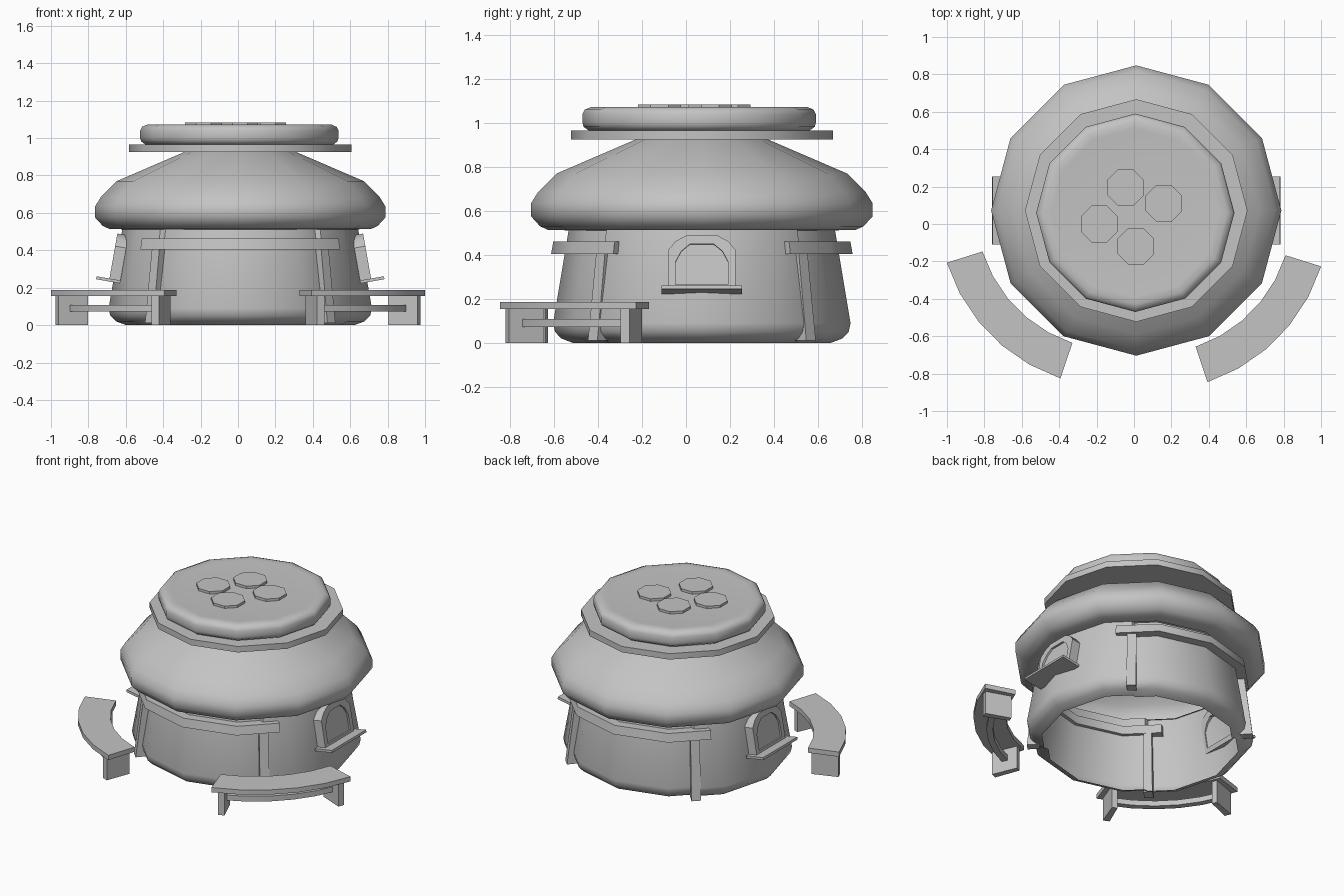
import bpy, bmesh, math
from mathutils import Matrix, Vector

if "Cube" in bpy.data.objects:
    bpy.data.objects.remove(bpy.data.objects["Cube"])

grey = bpy.data.materials.new("plain_grey")
grey.use_nodes = True
grey.diffuse_color = (0.55, 0.55, 0.55, 1)
grey.node_tree.nodes["Principled BSDF"].inputs["Base Color"].default_value = (0.55, 0.55, 0.55, 1)

CX, CY = 0.012, 0.072          # centre of the round building


def finish(name, bm, angle=40):
    bmesh.ops.recalc_face_normals(bm, faces=bm.faces[:])
    me = bpy.data.meshes.new(name)
    bm.to_mesh(me)
    bm.free()
    me.materials.append(grey)
    ob = bpy.data.objects.new(name, me)
    bpy.context.collection.objects.link(ob)
    bpy.ops.object.select_all(action='DESELECT')
    ob.select_set(True)
    bpy.context.view_layer.objects.active = ob
    bpy.ops.object.shade_smooth_by_angle(angle=math.radians(angle))
    return ob


def facet(deg):
    """Radius factor that keeps a point on a 12-sided outline."""
    return math.cos(math.radians(15)) / math.cos(math.radians(deg % 30 - 15))


def bridge(bm, a, b):
    n = len(a)
    for i in range(n):
        j = (i + 1) % n
        bm.faces.new((a[i], a[j], b[j], b[i]))


def lathe(name, profile, angles, scale=lambda a: 1.0, cap_bottom=False, cap_top=False,
          centre=(CX, CY), angle=40):
    bm = bmesh.new()
    rings = []
    for r, z in profile:
        rings.append([bm.verts.new((centre[0] + r * scale(a) * math.cos(math.radians(a)),
                                    centre[1] + r * scale(a) * math.sin(math.radians(a)), z))
                      for a in angles])
    for lo, hi in zip(rings, rings[1:]):
        bridge(bm, lo, hi)
    if cap_bottom:
        bm.faces.new(rings[0][::-1])
    if cap_top:
        bm.faces.new(rings[-1])
    return finish(name, bm, angle)


def arc_block(name, centre, angles, low, high, faceted=False):
    """Block swept round a centre; low and high are (inner r, outer r, z)."""
    bm = bmesh.new()
    sections = []
    for a in angles:
        k = facet(a) if faceted else 1.0
        d = Vector((math.cos(math.radians(a)), math.sin(math.radians(a)), 0)) * k
        sections.append([bm.verts.new(Vector((*centre, z)) + d * r) for r, z in
                         ((low[0], low[2]), (low[1], low[2]), (high[1], high[2]), (high[0], high[2]))])
    for s, t in zip(sections, sections[1:]):
        bridge(bm, s, t)
    bm.faces.new(sections[0][::-1])
    bm.faces.new(sections[-1])
    return finish(name, bm, 40)


twelve = [30 * i for i in range(12)]

# Hollow wall, open below, set back a little inside the two gateways
wall_angles = sorted(twelve + [c + s * d for c in (90, 270) for s in (-1, 1) for d in (43, 44.5)])


def wall_scale(a):
    off = min(abs(a - 90), abs(a - 270))
    return facet(a) * (0.96 if off < 44 else 1.0)


lathe("wall", [(0.61, 0), (0.665, 0.02), (0.695, 0.05), (0.704, 0.09), (0.63, 0.515)],
      wall_angles, wall_scale)

# Bulging roof
lathe("roof", [(0.62, 0.512), (0.70, 0.514), (0.735, 0.53), (0.776, 0.575), (0.776, 0.635),
               (0.745, 0.685), (0.66, 0.77), (0.30, 0.925)], twelve, angle=60)

# Flat rim and rounded lid
lathe("roof_rim", [(0.595, 0.925), (0.595, 0.965)], twelve, cap_bottom=True, cap_top=True)
lathe("lid", [(0.50, 0.964), (0.525, 0.982), (0.53, 1.0), (0.53, 1.04), (0.52, 1.06),
              (0.49, 1.073), (0.45, 1.07), (0.20, 1.066)], twelve,
      centre=(CX - 0.005, 0.06), cap_bottom=True, cap_top=True, angle=50)

# Four flat discs on the lid
for i, (x, y) in enumerate([(-0.045, 0.195), (0.16, 0.11), (-0.185, 0.0), (0.01, -0.12)]):
    lathe(f"lid_disc_{i + 1}", [(0.106, 1.06), (0.106, 1.083)], [22.5 + 45 * k for k in range(8)],
          centre=(x, y), cap_bottom=True, cap_top=True)

# Gateway lintels and posts, front and back
for side, mid in (("front", 270), ("back", 90)):
    arc_block(f"{side}_lintel", (CX, CY), [mid + d for d in (-53, -30, 0, 30, 53)],
              (0.60, 0.685, 0.405), (0.60, 0.675, 0.462), True)
    for s, label in ((-1, "a"), (1, "b")):
        arc_block(f"{side}_post_{label}", (CX, CY), [mid + s * 42, mid + s * 47],
                  (0.64, 0.72, 0.012), (0.60, 0.668, 0.41), True)


# Arched windows on both sides, leaning with the wall
def arch(half, shoulder, top, base):
    return [(-half, base), (half, base), (half, shoulder),
            (half * 0.78, shoulder + (top - shoulder) * 0.6), (half * 0.45, top),
            (-half * 0.45, top), (-half * 0.78, shoulder + (top - shoulder) * 0.6), (-half, shoulder)]


def window(label, turn):
    place = (Matrix.Translation((CX, CY, 0)) @ Matrix.Rotation(turn, 4, 'Z')
             @ Matrix.Translation((0.70, 0, 0.245)) @ Matrix.Rotation(math.radians(-10), 4, 'Y'))

    def loop(bm, pts, depth):
        return [bm.verts.new(place @ Vector((depth, u, v))) for u, v in pts]

    outer, inner = arch(0.153, 0.18, 0.248, 0.0), arch(0.12, 0.125, 0.208, 0.02)
    bm = bmesh.new()
    loops = [loop(bm, outer, -0.06), loop(bm, outer, 0), loop(bm, inner, 0), loop(bm, inner, -0.06)]
    for a, b in zip(loops, loops[1:] + loops[:1]):
        bridge(bm, a, b)
    finish(f"{label}_window_frame", bm, 30)
    bm = bmesh.new()
    bm.faces.new(loop(bm, inner, -0.012))
    finish(f"{label}_window_pane", bm, 30)
    bm = bmesh.new()
    bmesh.ops.create_cube(bm, size=1, matrix=place @ Matrix.Translation((0.005, 0, -0.004))
                          @ Matrix.Diagonal((0.13, 0.365, 0.016, 1)))
    finish(f"{label}_window_sill", bm, 30)


window("left", 0)
window("right", math.pi)


# Curved benches
def bench(label, centre, start, direction):
    def spread(a, b, n):
        return [start + direction * (a + (b - a) * i / n) for i in range(n + 1)]

    arc_block(f"{label}_bench_seat", centre, spread(0, 54, 5), (0.755, 0.955, 0.155), (0.755, 0.955, 0.187))
    arc_block(f"{label}_bench_rail", centre, spread(3, 51, 5), (0.835, 0.875, 0.072), (0.835, 0.875, 0.108))
    for end, (a, b) in (("rear", (2.2, 4.8)), ("fore", (49.2, 51.8))):
        arc_block(f"{label}_bench_{end}_leg", centre, spread(a, b, 1), (0.77, 0.94, 0), (0.77, 0.94, 0.157))


bench("right", (-0.09, 0.08), 197.5, 1)
bench("left", (0.09, 0.06), 342.5, -1)
